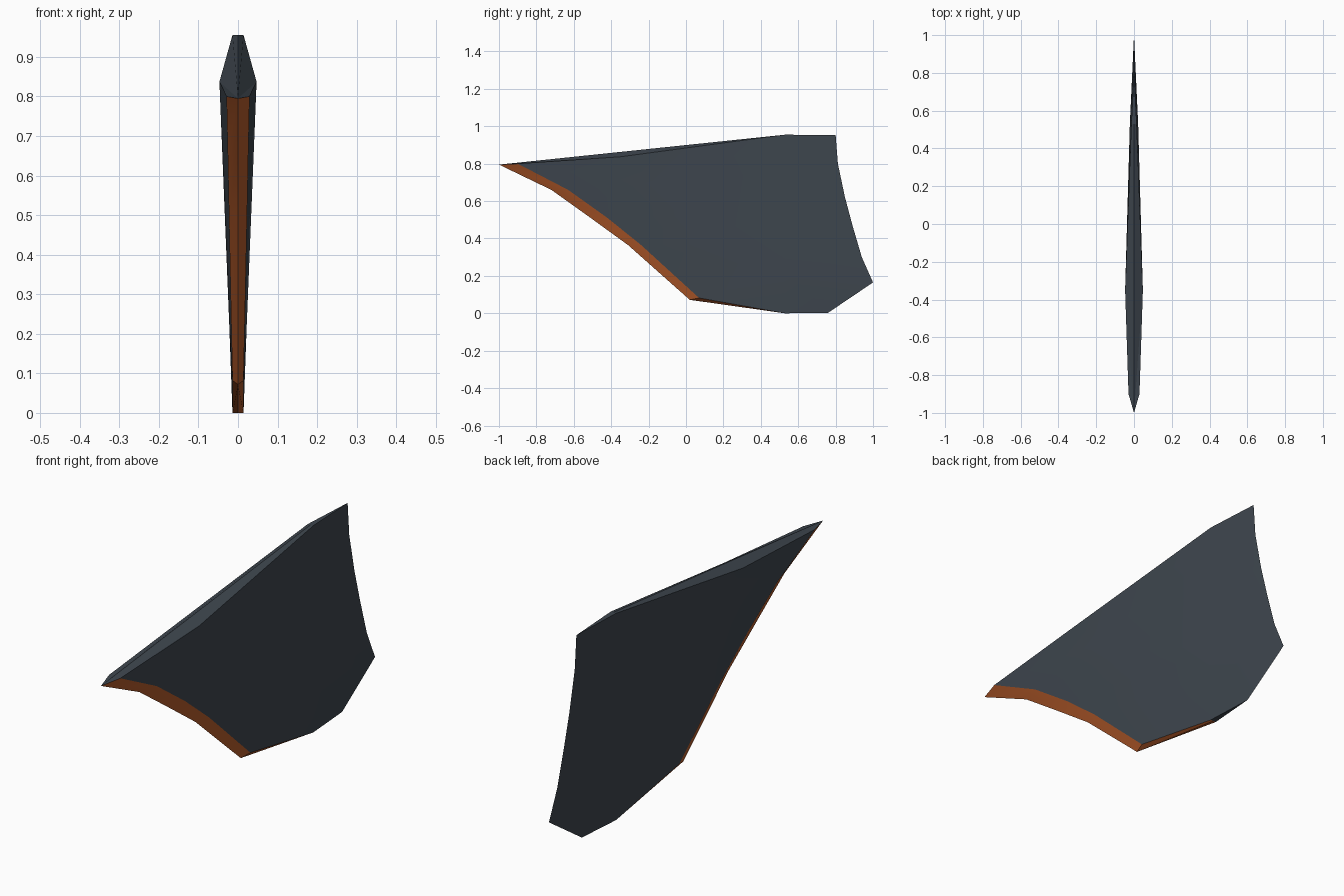
import bpy, bmesh
from mathutils import Vector as V

if "Cube" in bpy.data.objects:
    bpy.data.objects.remove(bpy.data.objects["Cube"])

def lerp(a, b, n):
    return [a.lerp(b, i / n) for i in range(n + 1)]

def strip(a, b):
    return [[a[i], a[i + 1], b[i + 1], b[i]] for i in range(len(a) - 1)]

def build(name, faces, color):
    """Right half from polygons, mirrored across x = 0."""
    bm = bmesh.new()
    for f in faces:
        bm.faces.new([bm.verts.new(p) for p in f])
    geo = bmesh.ops.mirror(bm, geom=bm.verts[:] + bm.edges[:] + bm.faces[:],
                           axis='X', merge_dist=-1)
    bmesh.ops.remove_doubles(bm, verts=bm.verts[:], dist=0.0005)
    bmesh.ops.recalc_face_normals(bm, faces=bm.faces[:])
    me = bpy.data.meshes.new(name)
    bm.to_mesh(me)
    bm.free()
    ob = bpy.data.objects.new(name, me)
    bpy.context.collection.objects.link(ob)
    mat = bpy.data.materials.new(name + "_paint")
    mat.diffuse_color = color
    mat.use_nodes = True
    mat.node_tree.nodes["Principled BSDF"].inputs["Base Color"].default_value = mat.diffuse_color
    me.materials.append(mat)
    bpy.ops.object.select_all(action='DESELECT')
    ob.select_set(True)
    bpy.context.view_layer.objects.active = ob
    bpy.ops.object.shade_smooth_by_angle(angle=0.35)
    return ob

# Front edge: centre line, and the seam where the trim meets the blade
outer = [V((0, y, z)) for y, z in
         [(-1, .795), (-.72, .66), (-.51, .51), (-.31, .365), (.02, .072)]]
seam = [V(p) for p in [(.029, -.9, .80), (.026, -.63, .66), (.023, -.42, .51),
                       (.02, -.24, .365), (.014, .07, .082)]]
# Trailing edge, sharp on the centre plane
trail = [V((0, y, z)) for y, z in [(.8, .953), (.812, .8), (.85, .62),
                                  (.89, .47), (.94, .3), (1, .165)]]
# Thickness points: shoulder, top, lower side, bottom
shoulder, top = V((.047, -.35, .837)), V((.014, .53, .955))
low, foot, heel = V((.022, .53, .22)), V((.014, .53, 0)), V((0, .76, .003))
top_mid, foot_mid = V((0, .53, .955)), V((0, .53, 0))
ridge = lerp(shoulder, low, 4)
rear = lerp(top, low, 5)

blade = strip(seam, ridge) + strip(rear, trail)
blade.append(ridge + rear[-2::-1])
blade += [[seam[4], foot, low], [low, foot, heel, trail[5]],
          [outer[0], seam[0], shoulder], [outer[0], shoulder, top, top_mid],
          [top_mid, top, trail[0]], [foot_mid, foot, heel]]
build("fin_blade", blade, (.048, .061, .076, 1))

# Orange trim along the front and underside
trim = strip(outer, seam) + [[outer[4], seam[4], foot, foot_mid]]
build("leading_edge_trim", trim, (.48, .11, .025, 1))
